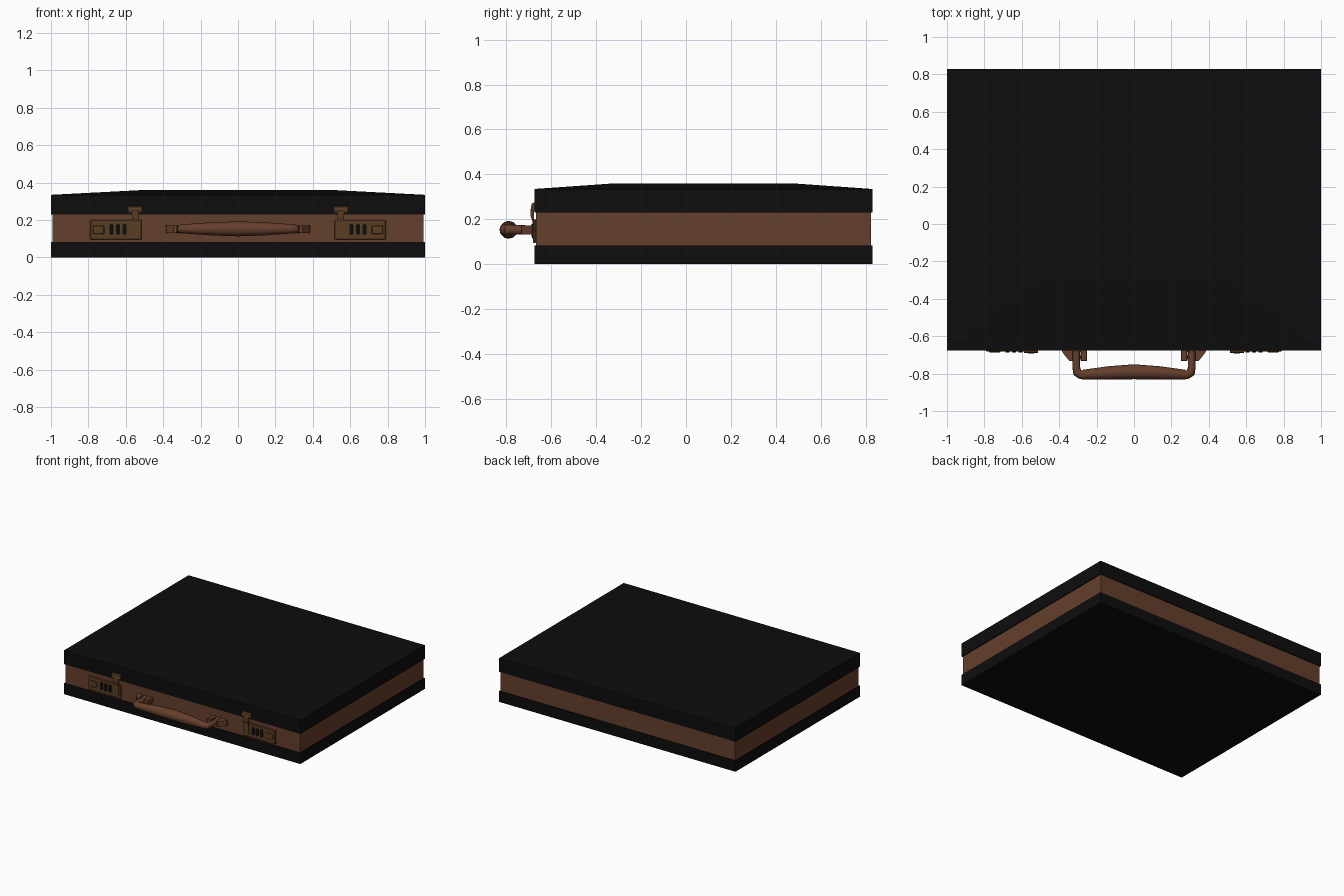
import bpy, bmesh, math
from mathutils import Vector

if "Cube" in bpy.data.objects:
    bpy.data.objects.remove(bpy.data.objects["Cube"])


def material(name, rgb):
    m = bpy.data.materials.new(name)
    m.diffuse_color = (*rgb, 1)
    m.use_nodes = True
    m.node_tree.nodes["Principled BSDF"].inputs["Base Color"].default_value = m.diffuse_color
    return m


BLACK = material("black_leather", (0.004, 0.004, 0.004))
BROWN = material("brown_leather", (0.13, 0.05, 0.025))
BRASS = material("dull_brass", (0.10, 0.048, 0.016))


def finish(name, bm, mat, mirror=False, bevel=0):
    bmesh.ops.recalc_face_normals(bm, faces=bm.faces)
    me = bpy.data.meshes.new(name)
    bm.to_mesh(me)
    bm.free()
    me.materials.append(mat)
    ob = bpy.data.objects.new(name, me)
    bpy.context.collection.objects.link(ob)
    if bevel:
        b = ob.modifiers.new("bevel", 'BEVEL')
        b.width = bevel
        b.segments = 1
    if mirror:
        ob.modifiers.new("mirror", 'MIRROR').use_mirror_merge = False
    return ob


def box(name, lo, hi, mat, mirror=False, bevel=0):
    bm = bmesh.new()
    bmesh.ops.create_cube(bm, size=1)
    lo, hi = Vector(lo), Vector(hi)
    for v in bm.verts:
        v.co = (lo + hi) / 2 + v.co * (hi - lo)
    return finish(name, bm, mat, mirror, bevel)


def prism(name, pts, axis, a, b, mat, mirror=False):
    """Extrude a 2D profile from a to b along the given axis."""
    bm = bmesh.new()

    def place(p, t):
        c = list(p)
        c.insert(axis, t)
        return bm.verts.new(c)
    f = [[place(p, t) for p in pts] for t in (a, b)]
    bm.faces.new(f[0])
    bm.faces.new(f[1][::-1])
    n = len(pts)
    for i in range(n):
        j = (i + 1) % n
        bm.faces.new((f[0][i], f[0][j], f[1][j], f[1][i]))
    return finish(name, bm, mat, mirror)


FY, BY = -0.675, 0.83

# Case shells: base tray, inset brown band
box("base_tray", (-1, FY, 0), (1, BY, 0.083), BLACK)
box("side_band", (-0.993, FY + 0.006, 0.08), (0.993, BY - 0.006, 0.235), BROWN)

# Lid with a gently raised panel
bm = bmesh.new()
rings = []
for x, y0, y1, z in ((1, FY, BY, 0.23), (1, FY, BY, 0.335), (0.52, -0.32, 0.475, 0.36)):
    rings.append([bm.verts.new((sx, sy, z)) for sx, sy in ((-x, y0), (x, y0), (x, y1), (-x, y1))])
for a, b in zip(rings, rings[1:]):
    for i in range(4):
        j = (i + 1) % 4
        bm.faces.new((a[i], a[j], b[j], b[i]))
bm.faces.new(rings[0][::-1])
bm.faces.new(rings[-1])
finish("lid", bm, BLACK)

# Combination locks, right one mirrored to the left
box("lock_plate", (0.515, -0.681, 0.095), (0.79, -0.667, 0.2), BRASS, True, 0.003)
box("lock_button", (0.715, -0.687, 0.125), (0.775, -0.675, 0.172), BRASS, True, 0.003)
for k in range(3):
    cx = 0.606 + 0.0355 * k
    pts = []
    for i in range(12):
        t = (i // 6 * 6 + i % 6 * 6 / 5) * math.pi / 6
        pts.append((cx + 0.011 * math.cos(t), 0.15 + (0.019 if i < 6 else -0.019) + 0.011 * math.sin(t)))
    prism("lock_dial", pts, 1, -0.688, -0.672, BLACK, True)

# Latch: stem, curled hook and keeper plate on the lid
prism("latch_stem", [(-0.668, 0.11), (-0.686, 0.115), (-0.684, 0.19), (-0.692, 0.215),
                     (-0.692, 0.245), (-0.684, 0.265), (-0.676, 0.265), (-0.676, 0.2), (-0.668, 0.2)],
      0, 0.532, 0.568, BRASS, True)
prism("latch_hook", [(-0.674, 0.237), (-0.686, 0.237), (-0.691, 0.25), (-0.687, 0.27), (-0.674, 0.276)],
      0, 0.513, 0.588, BRASS, True)

# Handle mounts
box("mount_plate", (0.25, -0.684, 0.132), (0.385, -0.667, 0.172), BROWN, True, 0.003)
box("mount_inner_cheek", (0.25, -0.733, 0.132), (0.286, -0.67, 0.172), BROWN, True, 0.004)
prism("mount_outer_cheek", [(0.33, -0.67), (0.33, -0.733), (0.345, -0.733), (0.38, -0.69), (0.385, -0.67)],
      2, 0.132, 0.172, BROWN, True)
box("mount_pin", (0.28, -0.722, 0.144), (0.335, -0.702, 0.162), BROWN, True, 0.005)

# Handle: swept rings (x, y, radius) along the half path, mirrored order for the other half
half = [(0.309, -0.68, 0.02), (0.309, -0.765, 0.021), (0.303, -0.795, 0.024), (0.283, -0.806, 0.024),
        (0.27, -0.805, 0.026), (0.14, -0.796, 0.035), (0, -0.79, 0.04)]
path = half + [(-x, y, r) for x, y, r in half[-2::-1]]
N = 12
bm = bmesh.new()
rings = []
for i, (x, y, r) in enumerate(path):
    p, q = path[max(i - 1, 0)], path[min(i + 1, len(path) - 1)]
    d = Vector((q[0] - p[0], q[1] - p[1], 0)).normalized()
    side = Vector((-d.y, d.x, 0))
    rings.append([bm.verts.new(Vector((x, y, 0.153)) + side * r * math.cos(k * math.tau / N)
                               + Vector((0, 0, r * math.sin(k * math.tau / N)))) for k in range(N)])
for a, b in zip(rings, rings[1:]):
    for k in range(N):
        j = (k + 1) % N
        bm.faces.new((a[k], a[j], b[j], b[k]))
bm.faces.new(rings[0])
bm.faces.new(rings[-1])
handle = finish("handle", bm, BROWN)
bpy.context.view_layer.objects.active = handle
handle.select_set(True)
bpy.ops.object.shade_smooth_by_angle(angle=math.radians(35))
